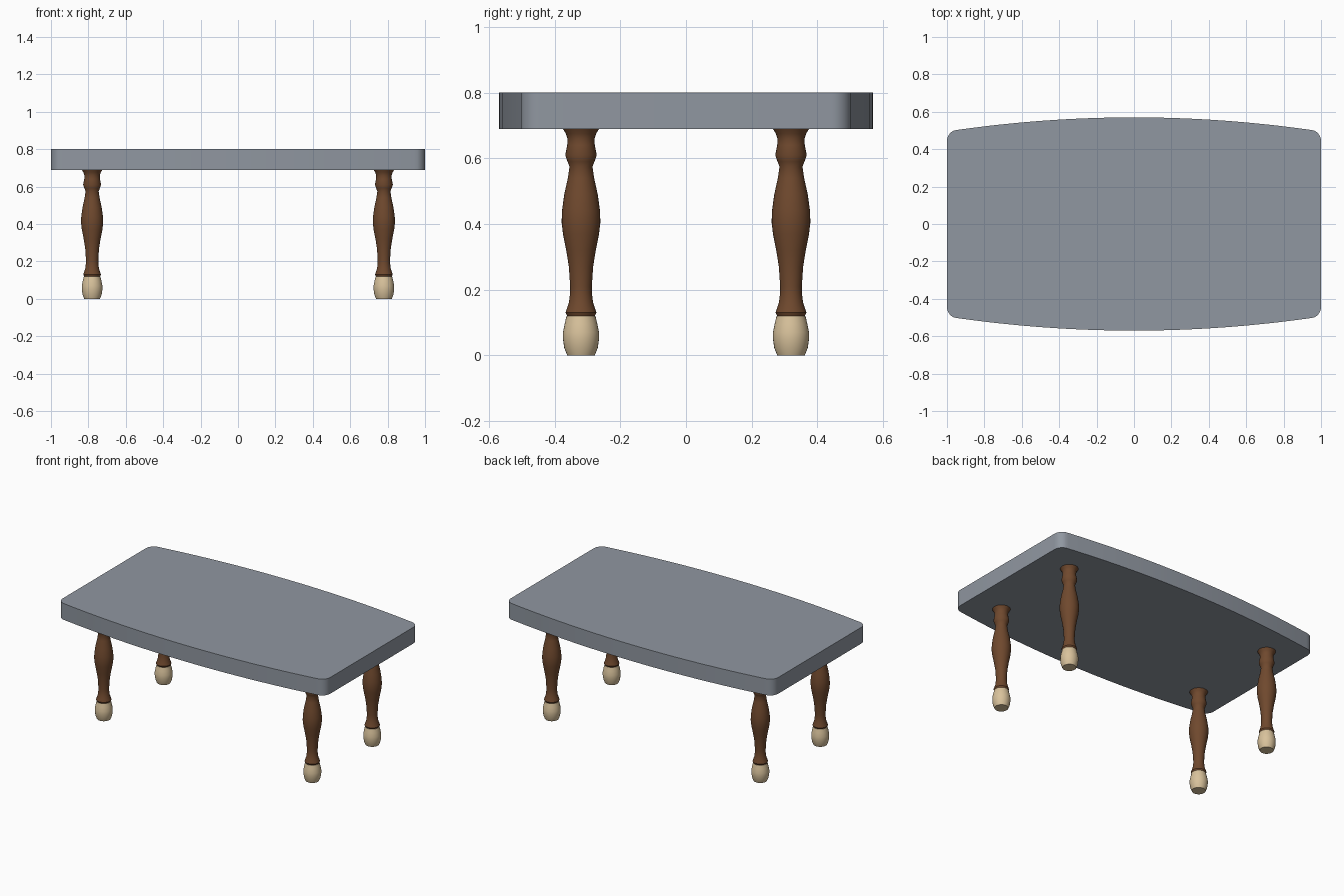
import bpy, bmesh, math

cube = bpy.data.objects.get("Cube")
if cube:
    bpy.data.objects.remove(cube, do_unlink=True)


def make_material(name, rgb):
    mat = bpy.data.materials.new(name)
    mat.use_nodes = True
    mat.diffuse_color = (*rgb, 1)
    mat.node_tree.nodes["Principled BSDF"].inputs["Base Color"].default_value = (*rgb, 1)
    return mat


def finish(bm, name, mat, angle):
    bmesh.ops.recalc_face_normals(bm, faces=bm.faces)
    mesh = bpy.data.meshes.new(name)
    bm.to_mesh(mesh)
    bm.free()
    obj = bpy.data.objects.new(name, mesh)
    bpy.context.collection.objects.link(obj)
    mesh.materials.append(mat)
    bpy.ops.object.select_all(action='DESELECT')
    obj.select_set(True)
    bpy.context.view_layer.objects.active = obj
    bpy.ops.object.shade_smooth_by_angle(angle=math.radians(angle))
    return obj


def lathe(name, profile, mat, x, y, sides=32):
    """Turned solid with closed ends from (radius, height) points."""
    bm = bmesh.new()
    rings = []
    for r, z in profile:
        rings.append([bm.verts.new((x + r * math.cos(math.tau * i / sides),
                                    y + r * math.sin(math.tau * i / sides), z))
                      for i in range(sides)])
    for low, high in zip(rings, rings[1:]):
        for i in range(sides):
            j = (i + 1) % sides
            bm.faces.new((low[i], low[j], high[j], high[i]))
    bm.faces.new(rings[0])
    bm.faces.new(rings[-1])
    return finish(bm, name, mat, 40)


grey = make_material("slate grey", (0.28, 0.31, 0.355))
brown = make_material("walnut brown", (0.16, 0.066, 0.027))
cream = make_material("cream", (0.69, 0.54, 0.33))

# Tabletop: bowed long edges, straight ends and rounded corners
TOP, UNDER = 0.80, 0.69
MID, BOW, CORNER = 0.57, 0.075, 0.06
edge = [(x, MID - BOW * x * x) for x in [0.94 * i / 12 for i in range(13)]]
x0, y0 = edge[-1]
slope = math.atan(2 * BOW * x0)
cx, cy = 1 - CORNER, y0 - CORNER
for i in range(1, 9):
    a = (math.pi / 2 - slope) * (1 - i / 8)
    edge.append((cx + CORNER * math.cos(a), cy + CORNER * math.sin(a)))
right = edge + [(x, -y) for x, y in reversed(edge)]
outline = right + [(-x, y) for x, y in reversed(right) if x > 0.001]
bm = bmesh.new()
base = bm.faces.new([bm.verts.new((x, y, UNDER)) for x, y in outline])
new = bmesh.ops.extrude_face_region(bm, geom=[base], use_keep_orig=True)
bmesh.ops.translate(bm, vec=(0, 0, TOP - UNDER),
                    verts=[v for v in new["geom"] if isinstance(v, bmesh.types.BMVert)])
finish(bm, "tabletop", grey, 30)

# Turned legs with cream feet
leg_profile = [(0.042, 0.12), (0.047, 0.13), (0.037, 0.16), (0.033, 0.19), (0.033, 0.21),
               (0.037, 0.27), (0.045, 0.32), (0.055, 0.37), (0.059, 0.405), (0.058, 0.44),
               (0.051, 0.49), (0.040, 0.54), (0.035, 0.575), (0.041, 0.59), (0.048, 0.61),
               (0.042, 0.64), (0.041, 0.66), (0.046, 0.675), (0.055, 0.69)]
foot_profile = [(0.042, 0.0), (0.051, 0.022), (0.055, 0.05), (0.055, 0.07),
                (0.050, 0.095), (0.044, 0.12)]
for sy, depth in ((-1, "front"), (1, "back")):
    for sx, side in ((-1, "right"), (1, "left")):
        x, y = 0.78 * sx, 0.32 * sy
        lathe(f"{depth}_{side}_leg", leg_profile, brown, x, y)
        lathe(f"{depth}_{side}_foot", foot_profile, cream, x, y)
